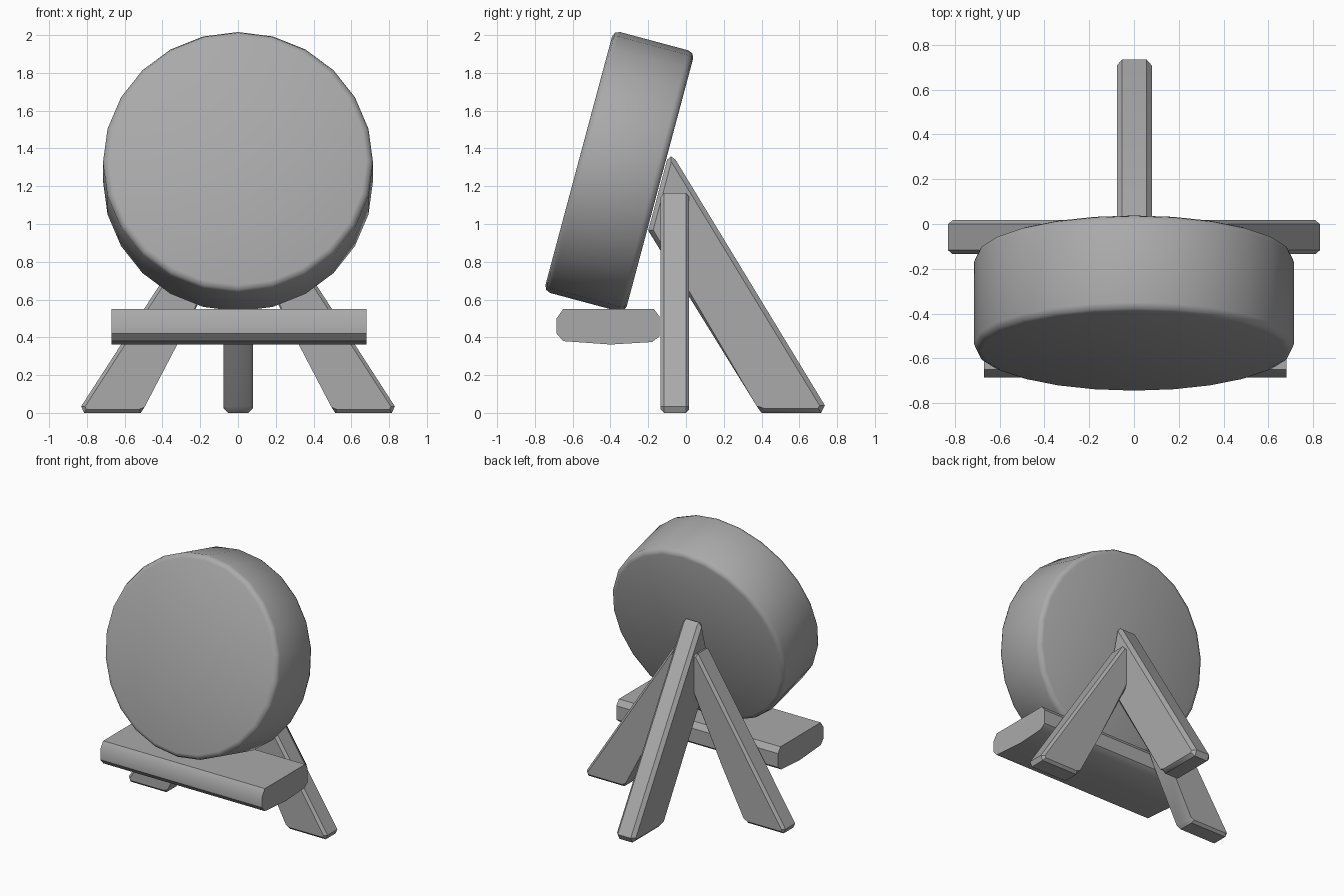
import bpy, bmesh, math
from mathutils import Matrix, Vector

if "Cube" in bpy.data.objects:
    bpy.data.objects.remove(bpy.data.objects["Cube"])

grey = bpy.data.materials.new("plain grey")
grey.diffuse_color = (0.4, 0.4, 0.4, 1)
grey.use_nodes = True
grey.node_tree.nodes["Principled BSDF"].inputs["Base Color"].default_value = grey.diffuse_color


def finish(name, bm, angle):
    bmesh.ops.recalc_face_normals(bm, faces=bm.faces)
    me = bpy.data.meshes.new(name)
    bm.to_mesh(me)
    bm.free()
    me.materials.append(grey)
    ob = bpy.data.objects.new(name, me)
    bpy.context.collection.objects.link(ob)
    bpy.ops.object.select_all(action='DESELECT')
    ob.select_set(True)
    bpy.context.view_layer.objects.active = ob
    bpy.ops.object.shade_smooth_by_angle(angle=math.radians(angle))
    return ob


def slab(name, profile, place, lo, hi, chamfer=0.0):
    """Extrude a 2D profile from lo to hi; place maps (u, v, w) to x, y, z."""
    bm = bmesh.new()
    a, b = ([bm.verts.new(place(u, v, w)) for u, v in profile] for w in (lo, hi))
    caps = [bm.faces.new(a), bm.faces.new(b[::-1])]
    n = len(profile)
    for i in range(n):
        j = (i + 1) % n
        bm.faces.new((a[i], b[i], b[j], a[j]))
    if chamfer:
        edges = list({e for f in caps for e in f.edges})
        bmesh.ops.bevel(bm, geom=edges, offset=chamfer, segments=1,
                        affect='EDGES', clamp_overlap=True)
    return finish(name, bm, 35)


# Round target: thick disc leaning back, with softened rims
bm = bmesh.new()
bmesh.ops.create_cone(bm, cap_ends=True, segments=24, radius1=0.715, radius2=0.715, depth=0.445)
rims = [e for e in bm.edges if abs(e.verts[0].co.z - e.verts[1].co.z) < 1e-4]
bmesh.ops.bevel(bm, geom=rims, offset=0.035, segments=2, profile=0.5, affect='EDGES')
bm.transform(Matrix.Translation((-0.0, -0.353, 1.277)) @ Matrix.Rotation(math.radians(75), 4, 'X'))
finish("target_disc", bm, 60)

# Shelf plank under the disc
slab("shelf_plank",
     [(-0.685, 0.42), (-0.65, 0.38), (-0.4, 0.362), (-0.18, 0.375), (-0.14, 0.405),
      (-0.14, 0.51), (-0.17, 0.55), (-0.4, 0.55), (-0.65, 0.55), (-0.685, 0.5)],
     lambda u, v, w: Vector((w, u, v)), -0.67, 0.68)

# Pair of splayed front legs
front = [(0.83, 0.035), (0.815, 0.0), (0.515, 0.0), (0.495, 0.03), (0.32, 0.365),
         (0.06, 0.87), (0.06, 1.15), (0.10, 1.165)]
for side, label in ((-1, "left"), (1, "right")):
    slab("front_leg_" + label, front,
         lambda u, v, w: Vector((side * u, w, v)), -0.135, 0.017, 0.018)

# Rear prop leg, its upper end cut to lie against the disc
rear = [(0.735, 0.04), (0.715, 0.0), (0.40, 0.0), (0.375, 0.035), (-0.2, 0.965),
        (-0.1, 1.34), (-0.08, 1.358), (-0.055, 1.34)]
slab("rear_leg", rear, lambda u, v, w: Vector((w, u, v)), -0.077, 0.08, 0.025)
